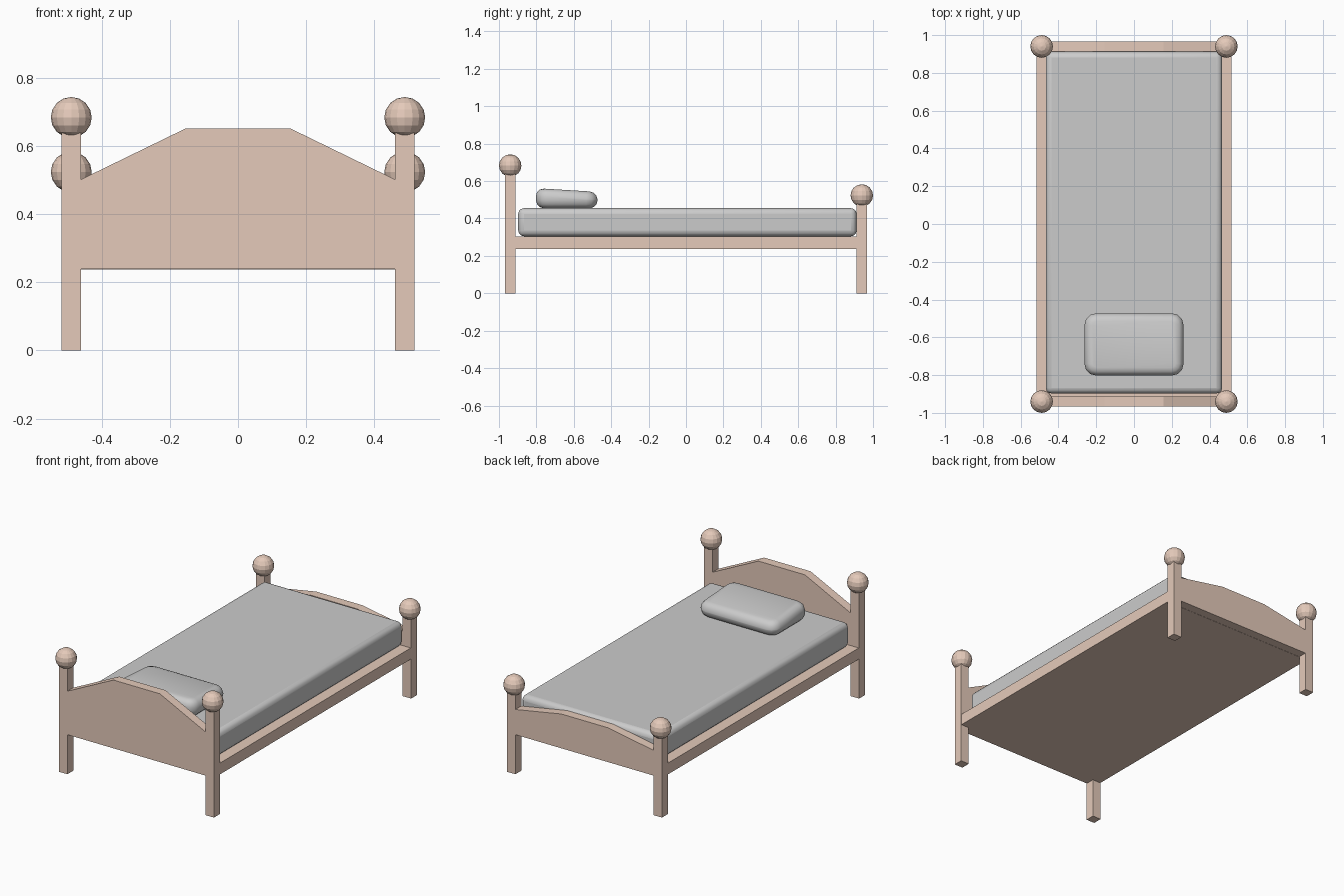
import bpy, bmesh, math
from mathutils import Vector

if "Cube" in bpy.data.objects:
    bpy.data.objects.remove(bpy.data.objects["Cube"])

wood = bpy.data.materials.new("wood")
wood.diffuse_color = (0.78, 0.59, 0.49, 1)
wood.use_nodes = True
wood.node_tree.nodes["Principled BSDF"].inputs["Base Color"].default_value = wood.diffuse_color


def finish(bm, name, mat=None):
    bmesh.ops.recalc_face_normals(bm, faces=bm.faces[:])
    me = bpy.data.meshes.new(name)
    bm.to_mesh(me)
    bm.free()
    ob = bpy.data.objects.new(name, me)
    bpy.context.collection.objects.link(ob)
    if mat:
        me.materials.append(mat)
    return ob


def box_bm(lo, hi):
    lo, hi = Vector(lo), Vector(hi)
    bm = bmesh.new()
    bmesh.ops.create_cube(bm, size=1)
    for v in bm.verts:
        v.co = (lo + hi) / 2 + v.co * (hi - lo)
    return bm


def smooth(ob, width, segments):
    mod = ob.modifiers.new("rounding", 'BEVEL')
    mod.width = width
    mod.segments = segments
    mod.limit_method = 'NONE'
    bpy.ops.object.select_all(action='DESELECT')
    bpy.context.view_layer.objects.active = ob
    ob.select_set(True)
    bpy.ops.object.shade_smooth_by_angle(angle=math.radians(40))


# Corner posts with ball finials: tall at the head, short at the foot
R = 0.06
for end, y, ball_z in (("head", -0.94, 0.683), ("foot", 0.94, 0.523)):
    for side, x in (("left", -0.489), ("right", 0.489)):
        h = 0.028
        finish(box_bm((x - h, y - h, 0), (x + h, y + h, ball_z - 0.03)),
               f"{end}_{side}_post", wood)
        bm = bmesh.new()
        bmesh.ops.create_uvsphere(bm, u_segments=16, v_segments=8, radius=R)
        bmesh.ops.translate(bm, verts=bm.verts[:], vec=(x, y, ball_z))
        finish(bm, f"{end}_{side}_ball", wood)


# Head and foot panels: peaked profile extruded along y
def panel(name, y0, y1, shoulder, peak):
    bm = bmesh.new()
    pts = [(-0.463, 0.238), (0.463, 0.238), (0.463, shoulder),
           (0.155, peak), (-0.155, peak), (-0.463, shoulder)]
    face = bm.faces.new([bm.verts.new((x, y0, z)) for x, z in pts])
    ext = bmesh.ops.extrude_face_region(bm, geom=[face])
    verts = [g for g in ext["geom"] if isinstance(g, bmesh.types.BMVert)]
    bmesh.ops.translate(bm, verts=verts, vec=(0, y1 - y0, 0))
    finish(bm, name, wood)


panel("headboard", -0.967, -0.912, 0.50, 0.65)
panel("footboard", 0.912, 0.967, 0.39, 0.445)

# Solid base with the side rails as its edges
finish(box_bm((-0.515, -0.912, 0.237), (0.515, 0.912, 0.305)), "bed_base", wood)

# Mattress
smooth(finish(box_bm((-0.467, -0.897, 0.305), (0.467, 0.912, 0.455)), "mattress"), 0.03, 3)

# Pillow: rounded block, a little thicker toward the headboard
bm = box_bm((-0.262, -0.802, 0.455), (0.262, -0.473, 0.562))
bmesh.ops.bevel(bm, geom=[e for e in bm.edges if abs(e.verts[0].co.z - e.verts[1].co.z) > 0.05],
                offset=0.06, segments=3, profile=0.5, affect='EDGES')
rims = [e for e in bm.edges if abs(e.verts[0].co.z - e.verts[1].co.z) < 0.01]
bmesh.ops.bevel(bm, geom=rims, offset=0.042, segments=3, profile=0.5, affect='EDGES')
for v in bm.verts:
    if v.co.z > 0.5:
        v.co.z -= 0.02 * (v.co.y + 0.80) / 0.33
pillow = finish(bm, "pillow")
bpy.ops.object.select_all(action='DESELECT')
bpy.context.view_layer.objects.active = pillow
pillow.select_set(True)
bpy.ops.object.shade_smooth_by_angle(angle=math.radians(40))
